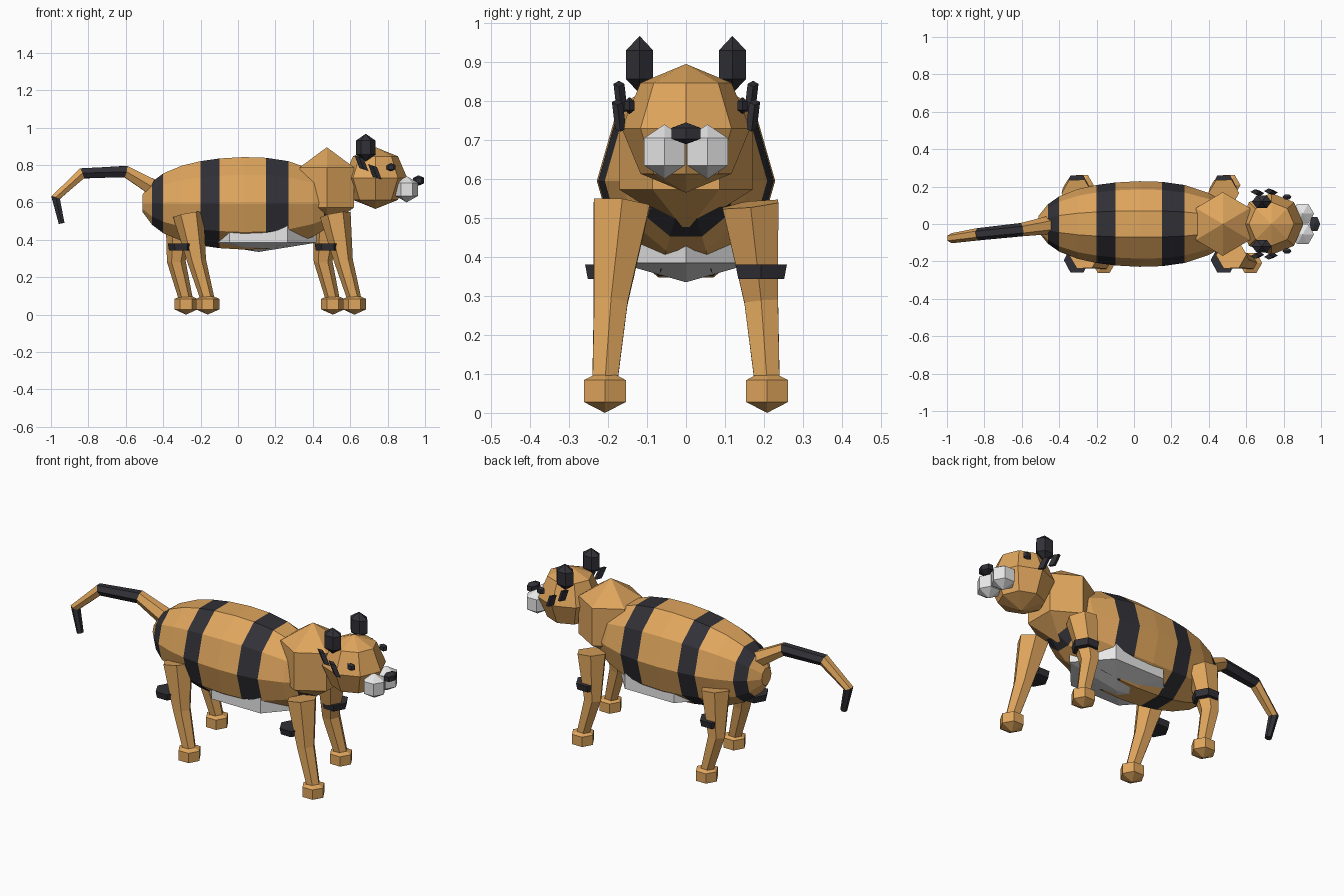
import bpy, bmesh, math
from mathutils import Vector, Matrix

cube = bpy.data.objects.get("Cube")
if cube:
    bpy.data.objects.remove(cube)


def material(name, rgb):
    m = bpy.data.materials.new(name)
    m.use_nodes = True
    m.diffuse_color = (*rgb, 1)
    m.node_tree.nodes["Principled BSDF"].inputs["Base Color"].default_value = (*rgb, 1)
    return m


ORANGE = material("orange fur", (0.74, 0.38, 0.11))
BLACK = material("black fur", (0.03, 0.03, 0.038))
WHITE = material("white fur", (0.8, 0.8, 0.8))
X, Y, Z = Vector((1, 0, 0)), Vector((0, 1, 0)), Vector((0, 0, 1))


def loft(name, rings, sides, mats, dark_spans=()):
    """Skin rings given as (centre, u axis, v axis); listed spans get the second material."""
    bm = bmesh.new()
    loops = []
    for c, u, v in rings:
        angles = [2 * math.pi * k / sides for k in range(sides)]
        loops.append([bm.verts.new(c + u * math.cos(a) + v * math.sin(a)) for a in angles])
    for i, (a, b) in enumerate(zip(loops, loops[1:])):
        for k in range(sides):
            n = (k + 1) % sides
            face = bm.faces.new((a[k], a[n], b[n], b[k]))
            face.material_index = int(i in dark_spans)
    for loop, span in ((loops[0], 0), (loops[-1], len(loops) - 2)):
        bm.faces.new(loop).material_index = int(span in dark_spans)
    bmesh.ops.remove_doubles(bm, verts=bm.verts, dist=0.0005)
    bmesh.ops.recalc_face_normals(bm, faces=bm.faces)
    me = bpy.data.meshes.new(name)
    bm.to_mesh(me)
    bm.free()
    for m in mats:
        me.materials.append(m)
    ob = bpy.data.objects.new(name, me)
    bpy.context.collection.objects.link(ob)
    return ob


def ball(name, centre, size, mat, sides=6, bands=3, turn=0):
    """Faceted ellipsoid with its poles up and down; size holds the three radii."""
    c = Vector(centre)
    rot = Matrix.Rotation(turn, 3, 'Z')
    scale = Matrix.Diagonal(size)
    rings = []
    for i in range(bands + 1):
        t = math.pi * i / bands
        s = math.sin(t)
        rings.append((c - Z * size[2] * math.cos(t), scale @ rot @ X * s, scale @ rot @ Y * s))
    return loft(name, rings, sides, [mat])


def limb(name, points, radii, ref, mats, dark_spans=()):
    """Six-sided tapering tube along a path."""
    pts = [Vector(p) for p in points]
    rings = []
    for i, p in enumerate(pts):
        t = Vector()
        if i > 0:
            t += (p - pts[i - 1]).normalized()
        if i < len(pts) - 1:
            t += (pts[i + 1] - p).normalized()
        t.normalize()
        u = (ref - t * ref.dot(t)).normalized()
        rings.append((p, u * radii[i], t.cross(u) * radii[i]))
    return loft(name, rings, 6, mats, dark_spans)


# Striped barrel body: position along the length and height radius
profile = [(-0.51, 0.05), (-0.46, 0.12), (-0.4, 0.168), (-0.3, 0.212), (-0.2, 0.237),
           (-0.1, 0.252), (0.03, 0.26), (0.15, 0.256), (0.27, 0.237), (0.4, 0.188),
           (0.46, 0.15), (0.52, 0.1), (0.57, 0.03)]
loft("body", [(Vector((x, 0, 0.595)), Y * r * 0.88, Z * r) for x, r in profile],
     10, [ORANGE, BLACK], (1, 4, 7, 10))
ball("belly", (0.11, 0, 0.435), (0.358, 0.233, 0.1), WHITE)

# Chest, head and nose
ball("chest", (0.475, 0, 0.68), (0.193, 0.197, 0.215), ORANGE, turn=math.pi / 2)
ball("head", (0.735, 0, 0.73), (0.17, 0.165, 0.165), ORANGE, sides=8, bands=4)
ball("nose", (0.966, 0, 0.717), (0.034, 0.05, 0.028), BLACK)

# Tail with alternating colours
limb("tail", [(-0.42, 0, 0.66), (-0.6, -0.03, 0.765), (-0.835, -0.055, 0.755),
              (-0.975, -0.076, 0.625), (-0.943, -0.08, 0.488)],
     [0.052, 0.036, 0.033, 0.027, 0.018], Y, [ORANGE, BLACK], (1, 3))

for side, s in (("left", 1), ("right", -1)):
    # Face details
    ball(side + "_muzzle", (0.902, s * 0.055, 0.67), (0.07, 0.07, 0.07), WHITE)
    ball(side + "_ear", (0.683, s * 0.119, 0.893), (0.061, 0.046, 0.074), BLACK)
    ball(side + "_eye", (0.818, s * 0.145, 0.788), (0.028, 0.018, 0.022), BLACK)
    for label, x, y, z in (("rear", 0.66, 0.168, 0.81), ("front", 0.732, 0.172, 0.763)):
        c = Vector((x, s * y, z))
        half = Vector((0.013, -s * 0.004, -0.034))
        loft(f"{side}_{label}_cheek_stripe",
             [(c - half, X * 0.024 - Z * 0.008, Y * 0.014),
              (c + half, X * 0.024 - Z * 0.008, Y * 0.014)], 4, [BLACK])

    # Legs, with the right pair striding forward
    for label, x in (("front", 0.5), ("hind", -0.285)):
        name = f"{side}_{label}"
        foot_x = x + 0.065 - s * 0.058
        limb(name + "_leg", [(x - s * 0.02, s * 0.165, 0.535),
                             (x + 0.01 - s * 0.055, s * 0.193, 0.285),
                             (foot_x, s * 0.208, 0.08)],
             [0.083, 0.05, 0.037], X, [ORANGE])
        ball(name + "_foot", (foot_x, s * 0.208, 0.056), (0.072, 0.072, 0.056), ORANGE)
        c = Vector((x - 0.02, s * 0.193, 0.362))
        loft(name + "_leg_band", [(c - Z * 0.018, X * 0.064, Y * 0.068),
                                  (c + Z * 0.018, X * 0.07, Y * 0.076)], 6, [BLACK])
